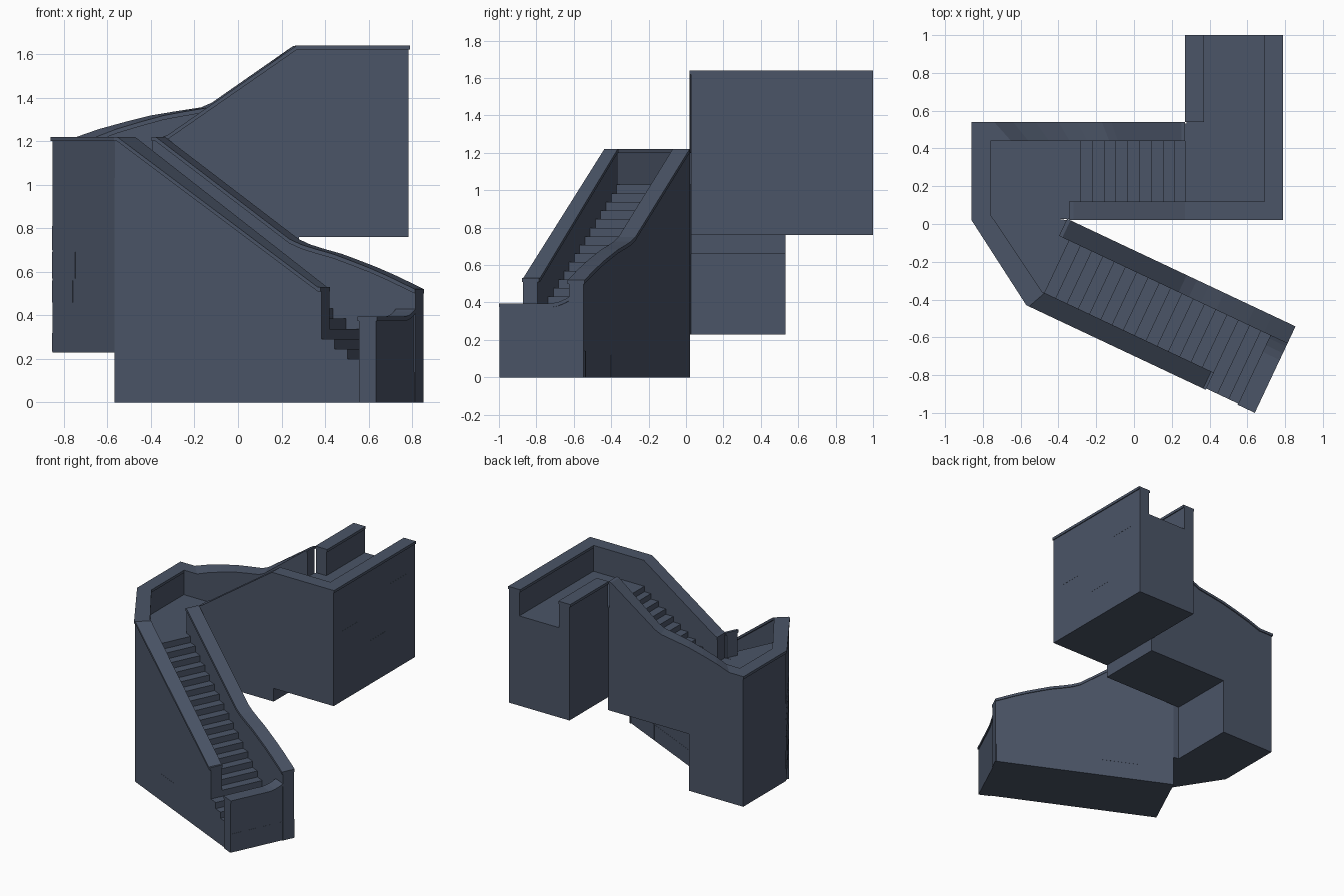
import bpy, bmesh
from mathutils import Vector

cube = bpy.data.objects.get("Cube")
if cube:
    bpy.data.objects.remove(cube)

stone = bpy.data.materials.new("slate_blue_stone")
stone.use_nodes = True
COLOUR = (0.070, 0.090, 0.135, 1)
stone.diffuse_color = COLOUR
stone.node_tree.nodes["Principled BSDF"].inputs["Base Color"].default_value = COLOUR

CAP = 0.02     # coping thickness
INSET = 0.07   # wall face set back under the coping, as a share of wall thickness
EDGE = 0.007   # the same set-back in units


def finish(name, bm):
    bmesh.ops.recalc_face_normals(bm, faces=bm.faces)
    mesh = bpy.data.meshes.new(name)
    bm.to_mesh(mesh)
    bm.free()
    mesh.materials.append(stone)
    obj = bpy.data.objects.new(name, mesh)
    bpy.context.collection.objects.link(obj)
    return obj


def loft(name, sections):
    """Skin closed cross-sections with equal point counts."""
    bm = bmesh.new()
    rings = [[bm.verts.new(p) for p in s] for s in sections]
    n = len(rings[0])
    for r, q in zip(rings, rings[1:]):
        for i in range(n):
            j = (i + 1) % n
            bm.faces.new((r[i], r[j], q[j], q[i]))
    bm.faces.new(rings[0])
    bm.faces.new(rings[-1])
    return finish(name, bm)


def slab(name, plan, z0, z1):
    return loft(name, [[(x, y, z) for x, y in plan] for z in (z0, z1)])


def wall(name, outer, inner, base, profile):
    """Wall between two plan edges; profile lists (share of length, top height)."""
    oa, ob, ia, ib = (Vector(p) for p in (*outer, *inner))

    def ring(t, low, high, inset):
        o, i = oa.lerp(ob, t), ia.lerp(ib, t)
        a, b = o.lerp(i, inset), i.lerp(o, inset)
        return [(*a, low), (*a, high), (*b, high), (*b, low)]

    loft(name, [ring(t, base, z - CAP, INSET) for t, z in profile])
    loft(name + "_coping", [ring(t, z - CAP, z, 0) for t, z in profile])


def stairs(name, place, start, tread, count, z_start, rise, end, base, v0, v1):
    """Solid flight: stepped profile along u, extruded across v."""
    prof = [(start[0], base), (start[0], z_start)]
    z = z_start
    for k in range(count):
        u = start[1] + k * tread
        prof += [(u, z), (u, z + rise)]
        z += rise
    prof += [(end, z), (end, base)]
    loft(name, [[(*place(u, v), h) for u, h in prof] for v in (v0, v1)])


def block_stone(name, a, b, f0, f1, z0, z1):
    """Slightly raised stone on the face running from a to b."""
    a, b = Vector(a), Vector(b)
    d = (b - a).normalized()
    n = Vector((d.y, -d.x))
    p, q = a.lerp(b, f0), a.lerp(b, f1)
    plan = [p + n * .001, q + n * .001, q - n * .008, p - n * .008]
    slab(name, plan, z0, z1)


# Local frame of the angled lower flight
CORNER = Vector((-.57, -.43))
ALONG = Vector((1.21, -.57)).normalized()
ACROSS = Vector((-ALONG.y, ALONG.x))
LENGTH, WIDTH = 1.337, .506


def low(u, v):
    return CORNER + ALONG * u + ACROSS * v


def straight(u, v):
    return Vector((u, v))


# Lower flight
FLOOR, LANDING, TOP = .20, 1.03, 1.44
stairs("lower_stairs", low, (0, .06), .066, 18, LANDING, (FLOOR - LANDING) / 18,
       LENGTH - .01, 0, EDGE, WIDTH - EDGE)
wall("lower_front_wall", (low(0, 0), low(1.05, 0)), (low(.045, .1), low(1.05, .1)),
     0, [(0, 1.22), (.015, 1.22), (.985, .53), (1, .53)])
curve = [(0, 1.22), (.02, 1.22), (.70, .75), (.76, .725), (.83, .705), (.92, .682),
         (1.0, .655), (1.1, .62), (1.2, .58), (1.28, .545), (LENGTH, .52)]
wall("lower_back_wall", (low(0, WIDTH), low(LENGTH, WIDTH)),
     (low(0, WIDTH - .1), low(LENGTH, WIDTH - .1)),
     0, [(u / LENGTH, z) for u, z in curve])
wall("lower_end_wall", (low(LENGTH, 0), low(LENGTH, WIDTH - EDGE)),
     (low(LENGTH - .1, 0), low(LENGTH - .1, WIDTH - EDGE)),
     0, [(0, .395), (.62, .395), (.7, .402), (.78, .417), (.87, .44), (1, .48)])

# Landing
slab("landing", [(-.853, .022), (-.566, -.42), (-.355, .02), (-.4, .027),
                 (-.4, .533), (-.853, .533)], .23, LANDING)
level = [(0, 1.22), (1, 1.22)]
wall("landing_diagonal_wall", ((-.86, .02), (-.57, -.43)),
     ((-.76, .05), low(.045, .1)), .23, level)
wall("landing_side_wall", ((-.86, .54), (-.86, .02)), ((-.76, .44), (-.76, .05)), .23, level)

# Upper flight
stairs("upper_stairs", straight, (-.41, -.285), .0625, 10, LANDING,
       (TOP - LANDING) / 10, .28, .66, .02 + EDGE, .54 - EDGE)
rail = [(-.86, 1.22), (-.74, 1.22), (-.64, 1.255), (-.52, 1.288), (-.40, 1.318),
        (-.30, 1.335), (-.17, 1.355), (-.12, 1.377), (.25, 1.635), (.27, 1.64)]
wall("upper_back_wall", ((-.86, .54), (.27, .54)), ((-.76, .44), (.27, .44)),
     .66, [((x + .86) / 1.13, z) for x, z in rail])
wall("upper_front_wall", ((-.345, .02), (.27, .02)), ((-.345, .12), (.27, .12)),
     .66, [(0, 1.22), (.04, 1.23), (1, 1.64)])

# Top platform, open at the back
slab("platform", [(.27, .027), (.783, .027), (.783, 1), (.277, 1), (.277, .533),
                  (.27, .533)], .76, TOP)
top = [(0, 1.64), (1, 1.64)]
wall("platform_front_wall", ((.27, .02), (.79, .02)), ((.27, .12), (.69, .12)), .76, top)
wall("platform_side_wall", ((.79, .02), (.79, 1)), ((.69, .12), (.69, 1)), .76, top)
wall("platform_inner_wall", ((.27, 1), (.27, .54)), ((.37, 1), (.37, .54)), .76, top)

# Raised stones: face ends, then (start, end, bottom, top) of each stone
faces = {
    "diagonal": ((-.853, .02), (-.566, -.424),
                 [(0, .5, .70, .81), (.53, 1, .70, .81), (0, .37, .57, .69),
                  (.4, .7, .57, .69), (.72, 1, .57, .69), (0, .33, .46, .56),
                  (.45, 1, .33, .455), (0, .5, .235, .32)]),
    "back": (low(LENGTH, WIDTH - EDGE), low(0, WIDTH - EDGE),
             [(0, .25, 0, .12), (.26, .5, 0, .12), (.51, .74, 0, .12),
              (.75, 1, 0, .12), (.6, .8, .13, .2)]),
    "end": (low(LENGTH - EDGE, 0), low(LENGTH - EDGE, WIDTH),
            [(0, .58, 0, .14), (.6, 1, 0, .14)]),
    "front": (low(0, EDGE), low(LENGTH, EDGE), [(.26, .41, .145, .205)]),
    "platform": ((.783, .02), (.783, 1),
                 [(.1, .3, 1.2, 1.29), (.45, .65, 1.0, 1.09), (.7, .9, 1.35, 1.43)]),
}
for label, (a, b, stones) in faces.items():
    for k, s in enumerate(stones):
        block_stone(f"{label}_stone_{k + 1}", a, b, *s)
